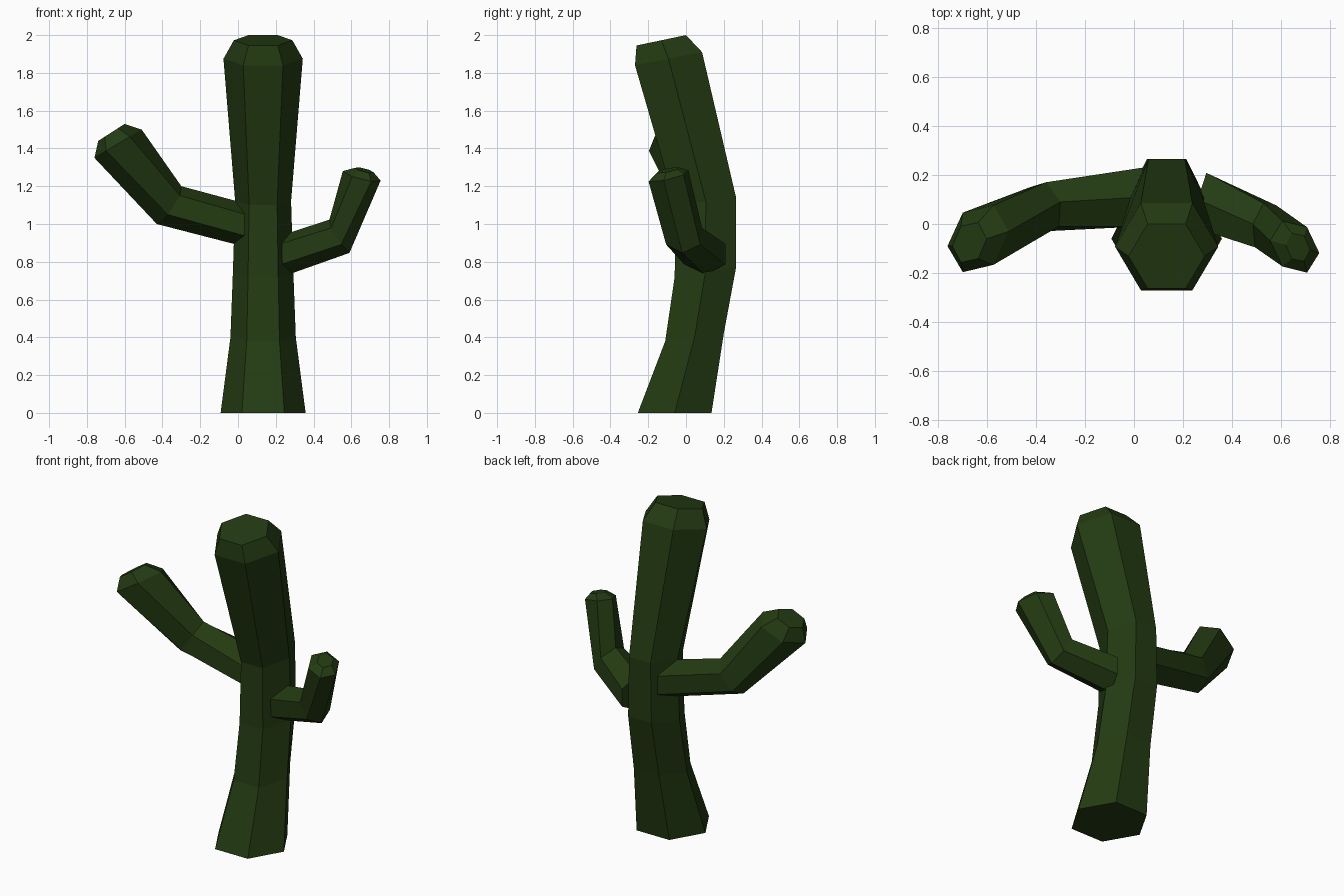
import bpy, bmesh, math
from mathutils import Vector

cube = bpy.data.objects.get("Cube")
if cube:
    bpy.data.objects.remove(cube)

green = bpy.data.materials.new("dark_green")
green.use_nodes = True
colour = (0.017, 0.043, 0.006, 1)
green.diffuse_color = colour
bsdf = green.node_tree.nodes["Principled BSDF"]
bsdf.inputs["Base Color"].default_value = colour
bsdf.inputs["Roughness"].default_value = 0.9


def hex_tube(name, rings):
    """Closed six-sided tube; each ring is (centre, corner axis, side axis)."""
    bm = bmesh.new()
    loops = []
    for centre, u, v in rings:
        c, u, v = Vector(centre), Vector(u), Vector(v)
        angles = [i * math.tau / 6 for i in range(6)]
        loops.append([bm.verts.new(c + u * math.cos(a) + v * math.sin(a)) for a in angles])
    for low, high in zip(loops, loops[1:]):
        for i in range(6):
            j = (i + 1) % 6
            bm.faces.new((low[i], low[j], high[j], high[i]))
    bm.faces.new(loops[0])
    bm.faces.new(loops[-1])
    bmesh.ops.recalc_face_normals(bm, faces=bm.faces)
    mesh = bpy.data.meshes.new(name)
    bm.to_mesh(mesh)
    bm.free()
    mesh.materials.append(green)
    obj = bpy.data.objects.new(name, mesh)
    bpy.context.collection.objects.link(obj)
    return obj


def trunk_ring(front, back, radius):
    """Ring from the (y, z) of its front and back edges and its half width."""
    f, b = Vector((0.133, *front)), Vector((0.133, *back))
    return (f + b) / 2, (radius, 0, 0), (b - f) / math.sqrt(3)


# Trunk: flared foot, bent middle, swollen forward-leaning head
hex_tube("trunk", [
    trunk_ring((-0.255, 0), (0.135, 0), 0.225),
    trunk_ring((-0.11, 0.38), (0.20, 0.42), 0.173),
    trunk_ring((-0.06, 0.72), (0.265, 0.77), 0.16),
    trunk_ring((-0.055, 1.10), (0.265, 1.14), 0.148),
    trunk_ring((-0.27, 1.84), (0.085, 1.91), 0.21),
    trunk_ring((-0.262, 1.945), (0, 2.0), 0.155),
])

# Right arm: root, elbow, shoulder of the tip, blunt cap
hex_tube("right_arm", [
    ((0.035, 0.11, 0.995), (0, 0, 0.115), (0, 0.138, 0)),
    ((-0.365, 0.07, 1.10), (0.065, 0.02, 0.10), (-0.03, 0.104, 0)),
    ((-0.635, -0.06, 1.425), (0.125, 0.03, 0.075), (0, 0.14, 0)),
    ((-0.67, -0.075, 1.485), (0.07, 0.015, 0.045), (0, 0.085, 0)),
])

# Left arm: shorter and lower
hex_tube("left_arm", [
    ((0.26, 0.10, 0.84), (0, 0, 0.11), (0.04, 0.125, 0)),
    ((0.537, -0.01, 0.935), (-0.053, 0.01, 0.088), (0.02, 0.104, 0)),
    ((0.655, -0.093, 1.255), (-0.10, 0.025, 0.025), (0, 0.107, 0.02)),
    ((0.668, -0.095, 1.285), (-0.05, 0.01, 0.012), (0, 0.06, 0.01)),
])
